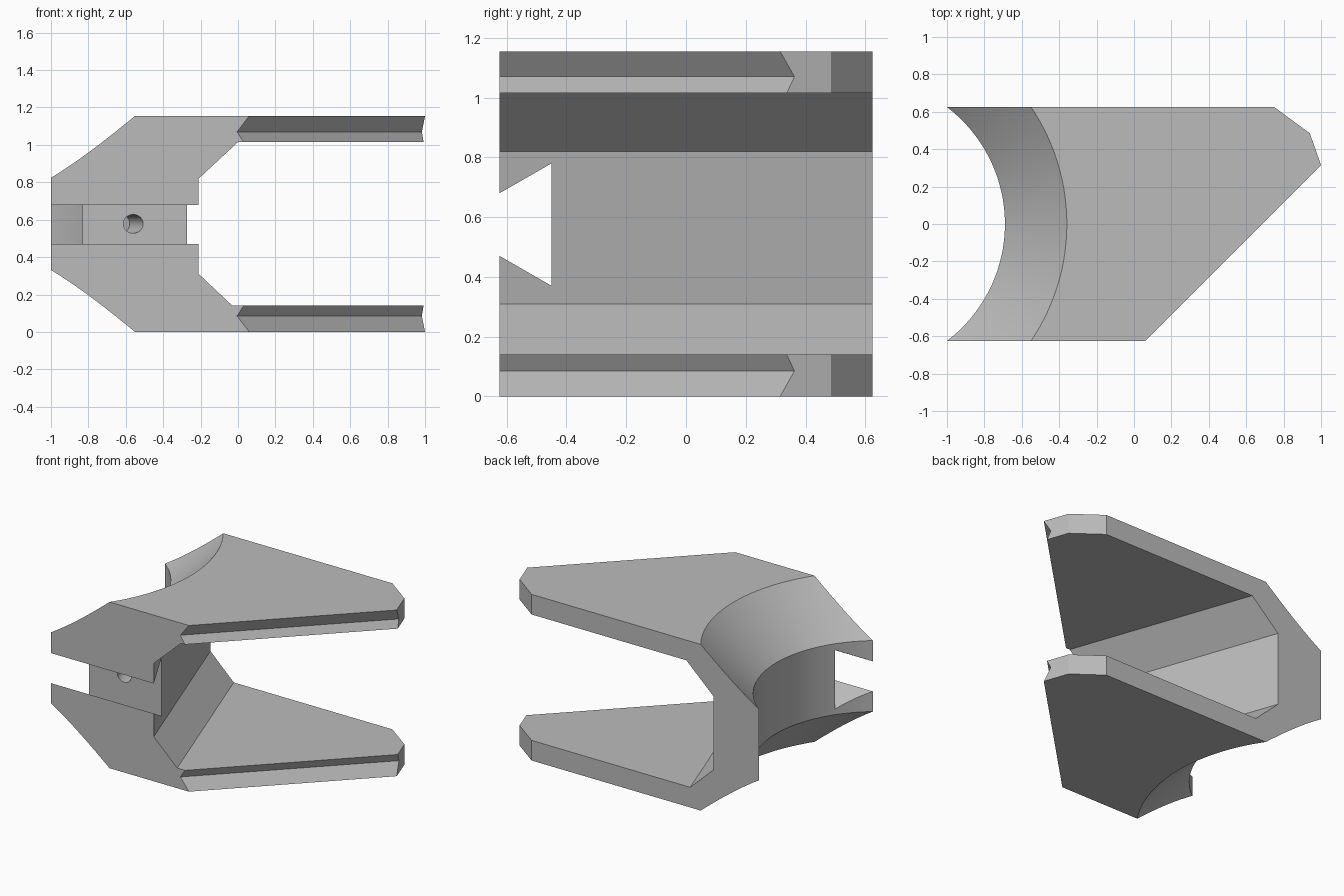
import bpy, bmesh, math
from mathutils import Matrix, Vector

H = 1.155      # overall height
HALF = 0.625   # half depth

cube = bpy.data.objects.get("Cube")
if cube:
    bpy.data.objects.remove(cube, do_unlink=True)

grey = bpy.data.materials.new("plain_grey")
grey.use_nodes = True
COLOUR = (0.5, 0.5, 0.5, 1)
grey.diffuse_color = COLOUR
grey.node_tree.nodes["Principled BSDF"].inputs["Base Color"].default_value = COLOUR


def finish(name, bm):
    bmesh.ops.remove_doubles(bm, verts=bm.verts, dist=1e-5)
    bmesh.ops.recalc_face_normals(bm, faces=bm.faces)
    mesh = bpy.data.meshes.new(name)
    bm.to_mesh(mesh)
    bm.free()
    mesh.materials.append(grey)
    obj = bpy.data.objects.new(name, mesh)
    bpy.context.collection.objects.link(obj)
    return obj


def prism(name, points, along):
    """Extrude a closed outline of 3D points along a vector."""
    bm = bmesh.new()
    face = bm.faces.new([bm.verts.new(p) for p in points])
    ext = bmesh.ops.extrude_face_region(bm, geom=[face], use_keep_orig=True)
    moved = [g for g in ext["geom"] if isinstance(g, bmesh.types.BMVert)]
    bmesh.ops.translate(bm, verts=moved, vec=Vector(along))
    return finish(name, bm)


def sheared(name, section, shear, y0=-HALF):
    """XZ section given at y0, swept through the full depth with x sliding by shear * y."""
    a, b = -0.8, 0.8
    pts = [(x + shear * (a - y0), a, z) for x, z in section]
    return prism(name, pts, (shear * (b - a), b - a, 0))


# Main block: plan outline raised to full height
plan = [(-1.1, -HALF), (0.06, -HALF), (1, 0.315), (0.94, 0.485), (0.75, HALF), (-1.1, HALF)]
body = prism("clamp_body", [(x, y, 0) for x, y in plan], (0, 0, H))
cutters = []

# Concave seat with a conical flare towards the top and bottom
bm = bmesh.new()
profile = [(0, -0.2), (1.316, -0.2), (0.785, 0.331), (0.785, H - 0.331), (1.316, H + 0.2), (0, H + 0.2)]
verts = [bm.verts.new((r, 0, z)) for r, z in profile]
edges = [bm.edges.new(pair) for pair in zip(verts, verts[1:])]
bmesh.ops.spin(bm, geom=verts + edges, cent=(0, 0, 0), axis=(0, 0, 1),
               angle=math.tau, steps=144, use_duplicate=False)
bmesh.ops.translate(bm, verts=bm.verts, vec=(-1.475, 0, 0))
cutters.append(finish("seat_cutter", bm))

# Slanted opening between the two jaws
opening = [(2.5, 1.015), (0, 1.015), (-0.21, 0.82), (-0.21, 0.31), (-0.03, 0.14), (2.5, 0.14)]
cutters.append(sheared("jaw_opening_cutter", opening, -0.352))

# Notch along the diagonal edge of each jaw
notch = [(0.098, -0.05), (-0.005, 0.085), (0.065, 0.195), (0.3, 0.195), (0.3, -0.05)]
cutters.append(sheared("lower_notch_cutter", notch, 1))
cutters.append(sheared("upper_notch_cutter", [(x, H - z) for x, z in notch], 1))

# Dovetail slot across the front
slot = [(-0.45, 0.37), (-0.45, 0.78), (-0.725, 0.622), (-0.725, 0.528)]
cutters.append(prism("dovetail_cutter", [(-1.5, y, z) for y, z in slot], (3, 0, 0)))

# Blind bolt hole, parallel to the slanted wall
bm = bmesh.new()
direction = Vector((-0.352, 1, 0)).normalized()
place = Matrix.Translation(Vector((-0.56, -0.45, 0.578)) + direction * 0.05) \
    @ direction.to_track_quat("Z", "Y").to_matrix().to_4x4()
bmesh.ops.create_cone(bm, cap_ends=True, segments=40, radius1=0.05, radius2=0.05,
                      depth=0.3, matrix=place)
cutters.append(finish("bolt_hole_cutter", bm))

# Cut the block, then drop the cutters
bpy.context.view_layer.objects.active = body
for cutter in cutters:
    cutter.hide_render = True
    mod = body.modifiers.new(cutter.name, "BOOLEAN")
    mod.operation = "DIFFERENCE"
    mod.solver = "EXACT"
    mod.object = cutter
    bpy.ops.object.modifier_apply(modifier=mod.name)
    bpy.data.objects.remove(cutter, do_unlink=True)

# Smooth the curved seat and the hole, keep the cut edges crisp
bpy.ops.object.select_all(action="DESELECT")
body.select_set(True)
bpy.ops.object.shade_smooth_by_angle(angle=math.radians(15))
